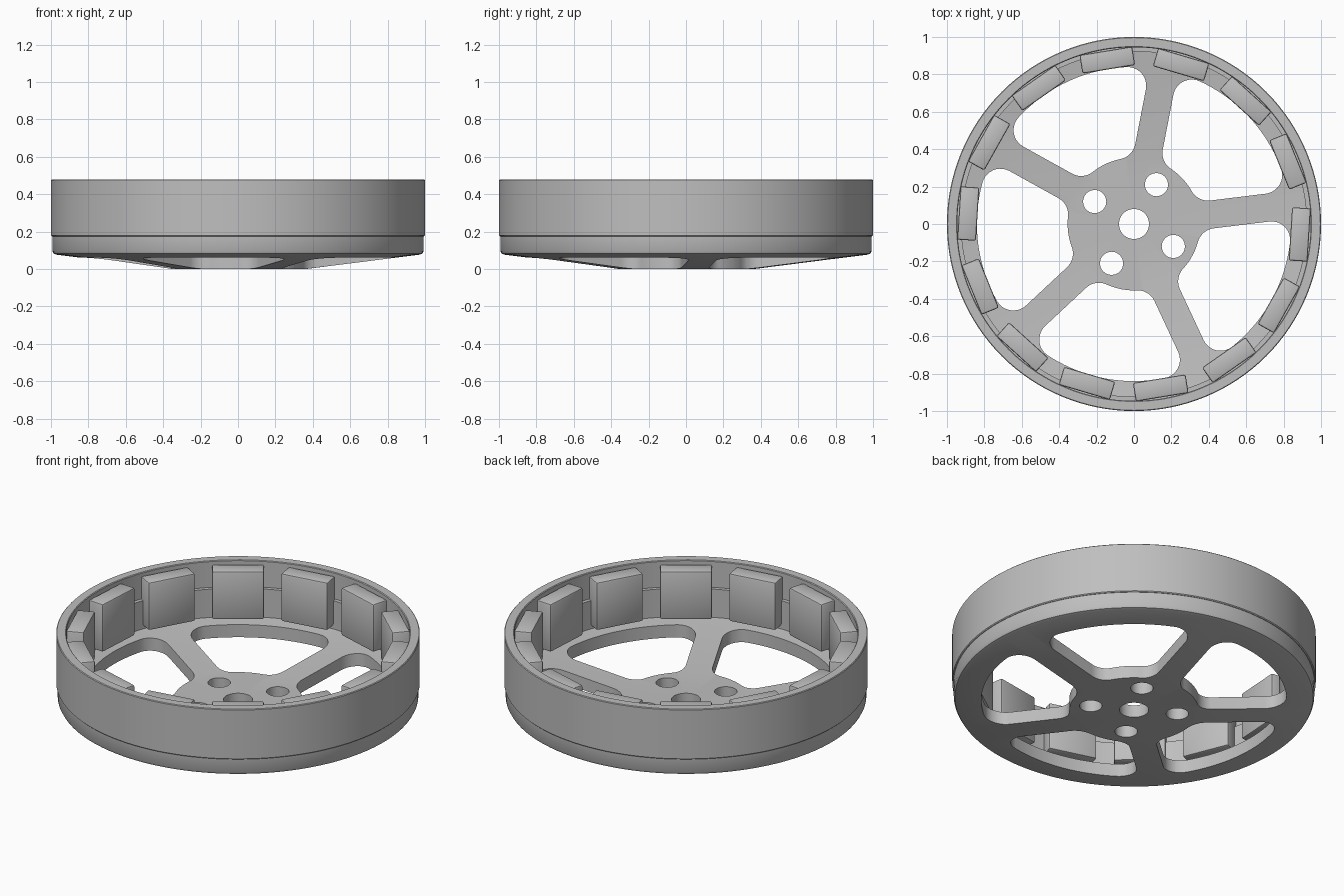
import bpy, bmesh
from math import cos, sin, pi, radians, asin, sqrt
from mathutils import Matrix

cube = bpy.data.objects.get("Cube")
if cube:
    bpy.data.objects.remove(cube, do_unlink=True)

grey = bpy.data.materials.new("satin grey")
grey.use_nodes = True
grey.diffuse_color = (0.52, 0.52, 0.52, 1)
grey.node_tree.nodes["Principled BSDF"].inputs["Base Color"].default_value = grey.diffuse_color


def add_object(name, bm):
    bmesh.ops.recalc_face_normals(bm, faces=bm.faces)
    mesh = bpy.data.meshes.new(name)
    bm.to_mesh(mesh)
    bm.free()
    mesh.materials.append(grey)
    obj = bpy.data.objects.new(name, mesh)
    bpy.context.collection.objects.link(obj)
    return obj


def activate(obj):
    bpy.ops.object.select_all(action="DESELECT")
    obj.select_set(True)
    bpy.context.view_layer.objects.active = obj


def smooth(obj):
    activate(obj)
    bpy.ops.object.shade_smooth_by_angle(angle=radians(30))


def lathe(name, profile, segments=128):
    """Revolve a closed (radius, height) profile around z."""
    bm = bmesh.new()
    rings = []
    for i in range(segments):
        a = 2 * pi * i / segments
        rings.append([bm.verts.new((r * cos(a), r * sin(a), z)) for r, z in profile])
    n = len(profile)
    for i, ring in enumerate(rings):
        after = rings[(i + 1) % segments]
        for j in range(n):
            k = (j + 1) % n
            bm.faces.new((ring[j], after[j], after[k], ring[k]))
    return add_object(name, bm)


def add_prism(bm, outline, low=-0.2, high=0.3):
    """Add an upright prism with the given outline to a cutter mesh."""
    face = bm.faces.new([bm.verts.new((x, y, low)) for x, y in outline])
    new = bmesh.ops.extrude_face_region(bm, geom=[face])["geom"]
    verts = [v for v in new if isinstance(v, bmesh.types.BMVert)]
    bmesh.ops.translate(bm, verts=verts, vec=(0, 0, high - low))


def arc(cx, cy, r, start, end, steps):
    return [(cx + r * cos(start + (end - start) * i / steps),
             cy + r * sin(start + (end - start) * i / steps)) for i in range(steps + 1)]


def window_outline(inner=0.355, outer=0.84, half_spoke=0.075, fillet=0.1):
    """Rounded opening between two straight spokes, symmetric about +x."""
    ray = pi / 5
    offset = half_spoke + fillet
    outer_angle = ray - asin(offset / (outer - fillet))
    inner_angle = ray - asin(offset / (inner + fillet))
    far, near = outer - fillet, inner + fillet
    half = arc(0, 0, outer, 0, outer_angle, 10)[:-1]
    half += arc(far * cos(outer_angle), far * sin(outer_angle), fillet,
                outer_angle, ray + pi / 2, 10)
    half += arc(near * cos(inner_angle), near * sin(inner_angle), fillet,
                ray + pi / 2, inner_angle + pi, 10)
    half += arc(0, 0, inner, inner_angle, 0, 6)[1:]
    return half + [(x, -y) for x, y in reversed(half[1:-1])]


# Lower shell: dished plate with an upright inner wall
shell = lathe("spoked_shell", [
    (0.08, 0), (0.36, 0), (0.97, 0.077), (0.985, 0.082), (0.992, 0.095),
    (0.992, 0.19), (0.96, 0.19), (0.96, 0.32), (0.923, 0.32), (0.923, 0.148),
    (0.36, 0.075), (0.08, 0.075)])

# Cut the five windows and four bolt holes
bm = bmesh.new()
window = window_outline()
for i in range(5):
    a = radians(43 + 72 * i)
    add_prism(bm, [(x * cos(a) - y * sin(a), x * sin(a) + y * cos(a)) for x, y in window])
for i in range(4):
    a = radians(60.3 + 90 * i)
    add_prism(bm, arc(0.242 * cos(a), 0.242 * sin(a), 0.062, 0, 2 * pi, 32)[:-1])
cutter = add_object("window_cutter", bm)
cutter.hide_render = True
cut = shell.modifiers.new("cut", "BOOLEAN")
cut.operation = "DIFFERENCE"
cut.solver = "EXACT"
cut.object = cutter
activate(shell)
bpy.ops.object.modifier_apply(modifier="cut")
bpy.data.objects.remove(cutter, do_unlink=True)
smooth(shell)

# Outer band around the shell
band = lathe("outer_band", [
    (0.945, 0.18), (0.995, 0.175), (1, 0.18), (1, 0.476),
    (0.996, 0.48), (0.949, 0.48), (0.945, 0.476)])
smooth(band)

# Magnet blocks spaced around the inside of the band
for i in range(14):
    bm = bmesh.new()
    bmesh.ops.create_cube(bm, size=1)
    bmesh.ops.scale(bm, verts=bm.verts, vec=(0.1, 0.285, 0.29))
    bmesh.ops.bevel(bm, geom=bm.edges[:], offset=0.01, segments=2,
                    profile=0.5, affect="EDGES")
    bmesh.ops.translate(bm, verts=bm.verts, vec=(0.888, 0, 0.313))
    turn = Matrix.Rotation(radians(-3.6) + 2 * pi * i / 14, 4, "Z")
    bmesh.ops.transform(bm, matrix=turn, verts=bm.verts)
    smooth(add_object(f"magnet_{i + 1}", bm))
